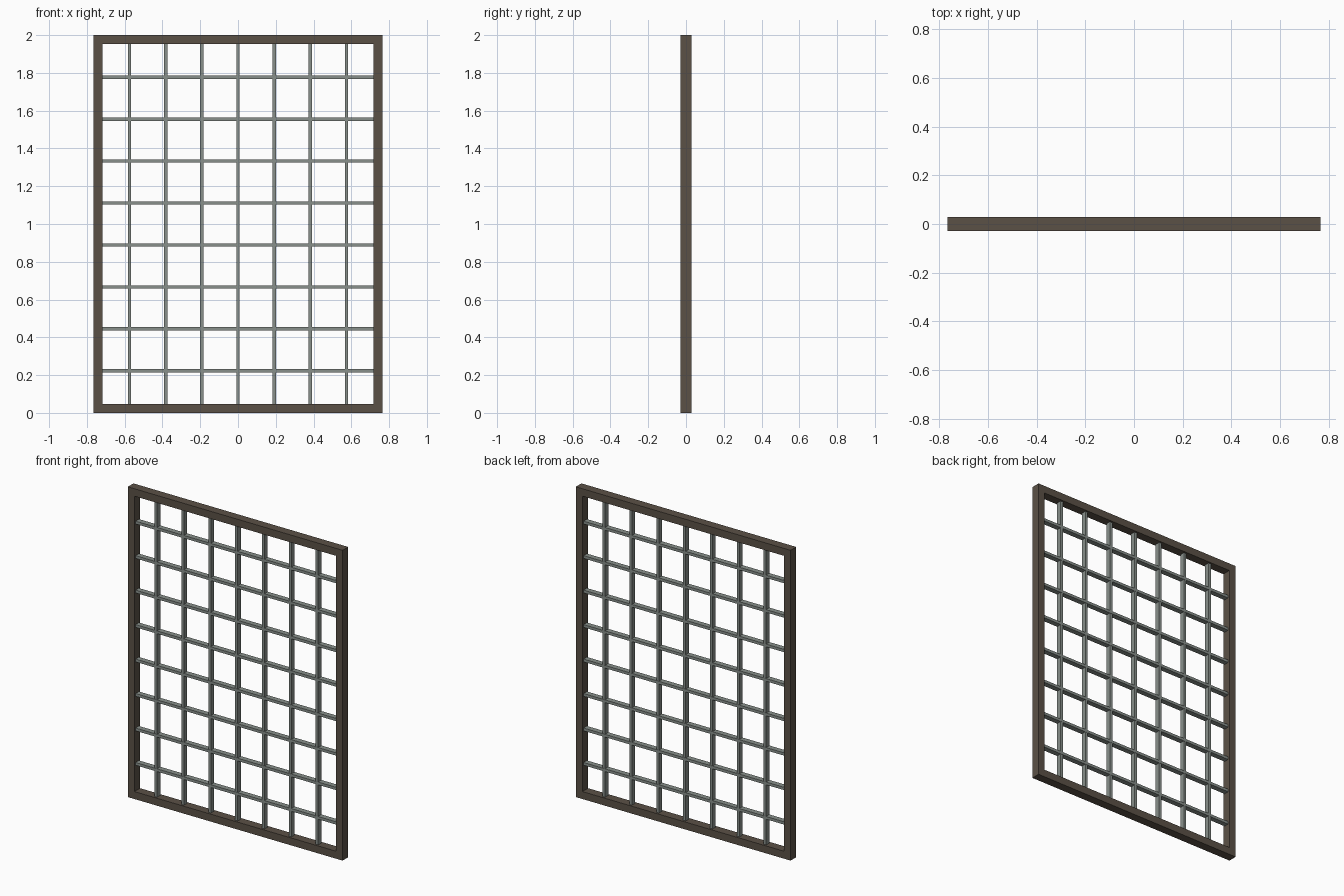
import bpy

if "Cube" in bpy.data.objects:
    bpy.data.objects.remove(bpy.data.objects["Cube"])

W, H, D = 0.766, 2.0, 0.0285      # half width, height, half depth
T = 0.048                         # frame thickness
BAR = 0.009                       # half width of a bar


def material(name, color):
    m = bpy.data.materials.new(name)
    m.diffuse_color = (*color, 1)
    m.use_nodes = True
    m.node_tree.nodes["Principled BSDF"].inputs["Base Color"].default_value = m.diffuse_color
    return m


frame_mat = material("dark_bronze", (0.105, 0.083, 0.062))
bar_mat = material("grey_metal", (0.25, 0.28, 0.26))


def box(name, lo, hi, mat):
    bpy.ops.mesh.primitive_cube_add(
        size=1, location=[(a + b) / 2 for a, b in zip(lo, hi)])
    ob = bpy.context.object
    ob.name = name
    ob.scale = [b - a for a, b in zip(lo, hi)]
    bpy.ops.object.transform_apply(location=False, rotation=False, scale=True)
    ob.data.materials.append(mat)
    return ob


# Outer frame: one ring profile extruded through the depth
outer = [(-W, 0), (W, 0), (W, H), (-W, H)]
inner = [(-W + T, T), (W - T, T), (W - T, H - T), (-W + T, H - T)]
verts = [(x, y, z) for y in (-D, D) for x, z in outer + inner]
faces = []
for i in range(4):
    j = (i + 1) % 4
    faces += [(i, j, j + 4, i + 4),                  # front
              (i + 8, i + 12, j + 12, j + 8),        # back
              (i, i + 8, j + 8, j),                  # outside
              (i + 4, j + 4, j + 12, i + 12)]        # inside
mesh = bpy.data.meshes.new("frame")
mesh.from_pydata(verts, [], faces)
mesh.materials.append(frame_mat)
frame = bpy.data.objects.new("frame", mesh)
bpy.context.collection.objects.link(frame)

# Upright bars, evenly dividing the full width into eight
for i in range(1, 8):
    x = -W + i * 2 * W / 8
    box(f"vertical_bar_{i}", (x - BAR, -0.016, T), (x + BAR, 0.016, H - T), bar_mat)

# Cross bars, evenly dividing the full height into nine
for i in range(1, 9):
    z = i * H / 9
    box(f"horizontal_bar_{i}", (-W + T, -0.017, z - BAR), (W - T, 0.017, z + BAR), bar_mat)
